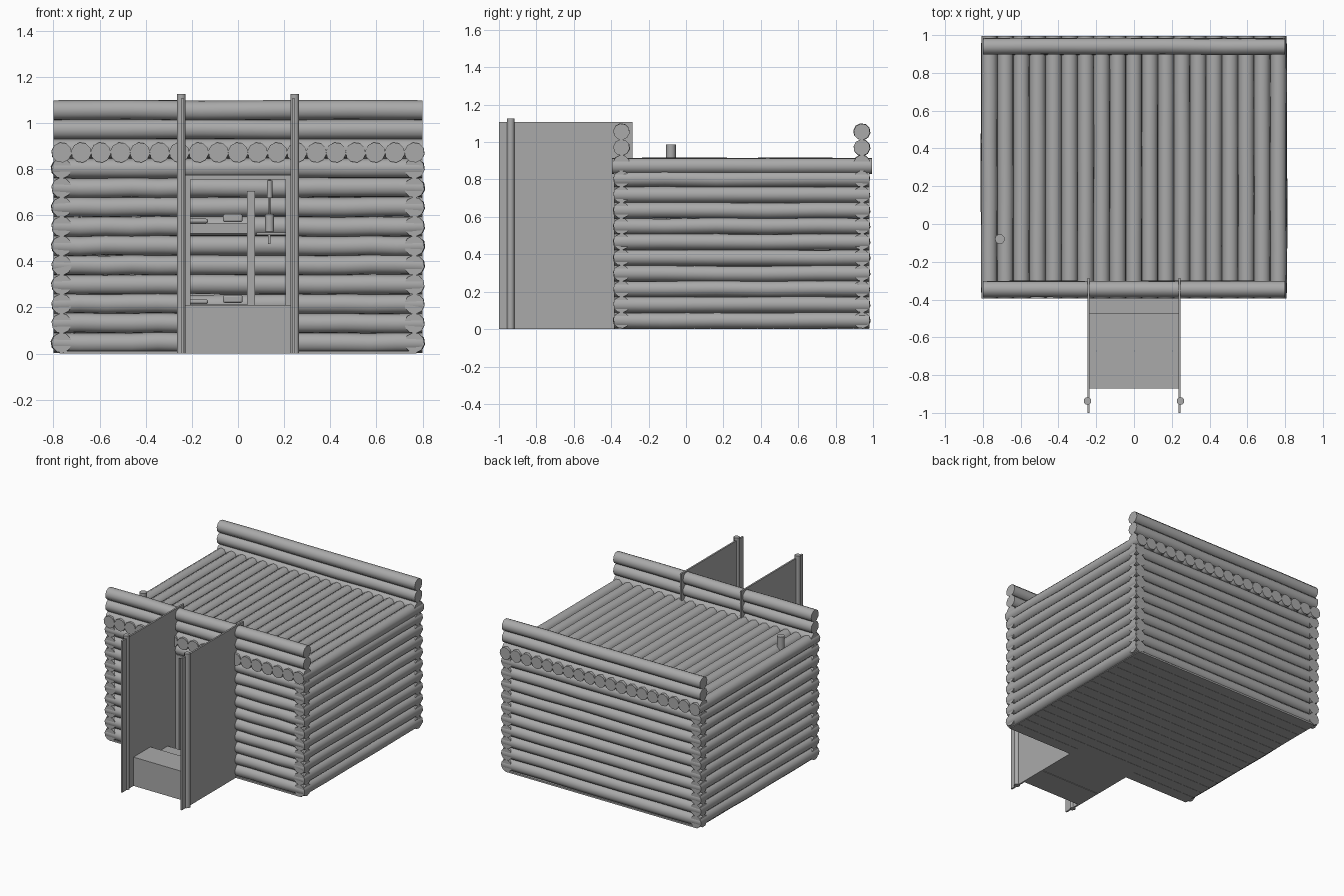
import bpy, bmesh, math, random
from mathutils import Vector

random.seed(4)
cube = bpy.data.objects.get("Cube")
if cube:
    bpy.data.objects.remove(cube, do_unlink=True)

grey = bpy.data.materials.new("weathered grey")
grey.use_nodes = True
COLOUR = (0.4, 0.4, 0.4, 1)
grey.diffuse_color = COLOUR
grey.node_tree.nodes["Principled BSDF"].inputs["Base Color"].default_value = COLOUR


def finish(name, bm):
    bmesh.ops.recalc_face_normals(bm, faces=bm.faces)
    mesh = bpy.data.meshes.new(name)
    bm.to_mesh(mesh)
    bm.free()
    mesh.materials.append(grey)
    obj = bpy.data.objects.new(name, mesh)
    bpy.context.collection.objects.link(obj)
    bpy.ops.object.select_all(action='DESELECT')
    obj.select_set(True)
    bpy.context.view_layer.objects.active = obj
    bpy.ops.object.shade_smooth_by_angle(angle=math.radians(50))
    return obj


def add_log(bm, start, end, r, wobble=0.0, sides=10):
    """Round log from start to end, with slightly uneven rings."""
    start, end = Vector(start), Vector(end)
    axis = (end - start).normalized()
    u = axis.orthogonal().normalized()
    v = axis.cross(u)
    count = 6 if wobble else 2
    rings = []
    for i in range(count):
        centre = start.lerp(end, i / (count - 1))
        if 0 < i < count - 1:
            centre += (u * random.uniform(-1, 1) + v * random.uniform(-1, 1)) * wobble
        ring = []
        for k in range(sides):
            a = 2 * math.pi * (k + 0.5) / sides
            ring.append(bm.verts.new(centre + (u * math.cos(a) + v * math.sin(a)) * r))
        rings.append(ring)
    for a, b in zip(rings, rings[1:]):
        for k in range(sides):
            n = (k + 1) % sides
            bm.faces.new((a[k], a[n], b[n], b[k]))
    bm.faces.new(rings[0])
    bm.faces.new(rings[-1])


def add_box(bm, x, y, z):
    """Box from three (low, high) ranges."""
    made = bmesh.ops.create_cube(bm, size=1)["verts"]
    for vert in made:
        vert.co = [lo + (c + 0.5) * (hi - lo) for c, (lo, hi) in zip(vert.co, (x, y, z))]


def box(name, x, y, z):
    bm = bmesh.new()
    add_box(bm, x, y, z)
    return finish(name, bm)


def cylinder(name, start, end, r, sides=12):
    bm = bmesh.new()
    add_log(bm, start, end, r, sides=sides)
    return finish(name, bm)


R, STEP = 0.044, 0.084
WALL_X, FRONT, BACK = 0.765, -0.345, 0.94
DOOR = 0.235
level = lambda i: 0.047 + STEP * i

# Front wall, with the doorway left open, and back wall; both rise into parapets
bm = bmesh.new()
for i in range(13):
    z = level(i)
    if i < 9:
        add_log(bm, (-0.8, FRONT, z), (-DOOR, FRONT, z), R, 0.003)
        add_log(bm, (DOOR, FRONT, z), (0.8, FRONT, z), R, 0.003)
    else:
        add_log(bm, (-0.8, FRONT, z), (0.8, FRONT, z), R, 0.002)
finish("front_wall", bm)
bm = bmesh.new()
for i in range(13):
    add_log(bm, (-0.8, BACK, level(i)), (0.8, BACK, level(i)), R, 0.003)
finish("back_wall", bm)

# Side walls
for side, name in ((-1, "right_wall"), (1, "left_wall")):
    bm = bmesh.new()
    for i in range(10):
        add_log(bm, (side * WALL_X, -0.385, level(i)), (side * WALL_X, 0.98, level(i)), R, 0.003)
    finish(name, bm)

# Roof of logs running front to back
bm = bmesh.new()
for i in range(19):
    x = -WALL_X + 2 * WALL_X * i / 18
    add_log(bm, (x, -0.395, 0.872), (x, 0.995, 0.872), R, 0.001)
finish("roof_logs", bm)

# Plank floor
bm = bmesh.new()
for i in range(16):
    y = -0.38 + 0.085 * i
    add_box(bm, (-0.775, 0.775), (y, y + 0.083), (0, 0.012))
finish("floor_planks", bm)

# Entrance steps leading down to the floor
bm = bmesh.new()
for i, y in enumerate((-0.87, -0.67, -0.48)):
    add_box(bm, (-DOOR, DOOR), (y, y + 0.195), (0, 0.21 - 0.07 * i))
finish("entrance_steps", bm)

# Entrance side panels, posts and door jambs
for side, name in ((-1, "right"), (1, "left")):
    box(name + "_entrance_panel", sorted((side * 0.235, side * 0.247)), (-1, -0.285), (0, 1.107))
    cylinder(name + "_entrance_post", (side * 0.246, -0.937, 0), (side * 0.246, -0.937, 1.125), 0.021, 8)
    box(name + "_door_jamb", sorted((side * 0.207, side * 0.235)), (-0.385, -0.3), (0.01, 0.76))
box("door_lintel", (-0.235, 0.235), (-0.385, -0.3), (0.755, 0.775))

# Bunk bed against the back wall
for x, end in ((0.057, "inner"), (-0.68, "outer")):
    for y, row in ((0.52, "front"), (0.87, "back")):
        box(f"bunk_{row}_{end}_post", (x - 0.017, x + 0.017), (y - 0.017, y + 0.017), (0.012, 0.705))
for z, name in ((0.17, "lower"), (0.52, "upper")):
    box(name + "_bunk_frame", (-0.68, 0.045), (0.52, 0.87), (z, z + 0.045))
    bed = box(name + "_mattress", (-0.66, -0.13), (0.54, 0.85), (z + 0.045, z + 0.065))
    pillow = box(name + "_pillow", (-0.065, 0.02), (0.58, 0.82), (z + 0.05, z + 0.085))
    for soft in (bed, pillow):
        bevel = soft.modifiers.new("soft edge", 'BEVEL')
        bevel.width, bevel.segments = 0.009, 3

# Hanging lantern and wall shelf
cylinder("lantern_body", (0.137, 0.3, 0.53), (0.137, 0.3, 0.605), 0.02)
cylinder("lantern_cord", (0.137, 0.3, 0.6), (0.137, 0.3, 0.85), 0.004, 6)
cylinder("lantern_cap", (0.137, 0.3, 0.675), (0.137, 0.3, 0.75), 0.012)
box("wall_shelf", (0.08, 0.4), (0.83, 0.91), (0.515, 0.525))
box("shelf_bracket", (0.13, 0.14), (0.86, 0.91), (0.475, 0.52))

# Stove with a pipe through the roof
box("stove_body", (-0.71, -0.53), (-0.2, 0.04), (0.05, 0.28))
cylinder("stove_pipe", (-0.71, -0.08, 0.2), (-0.71, -0.08, 0.987), 0.026)
